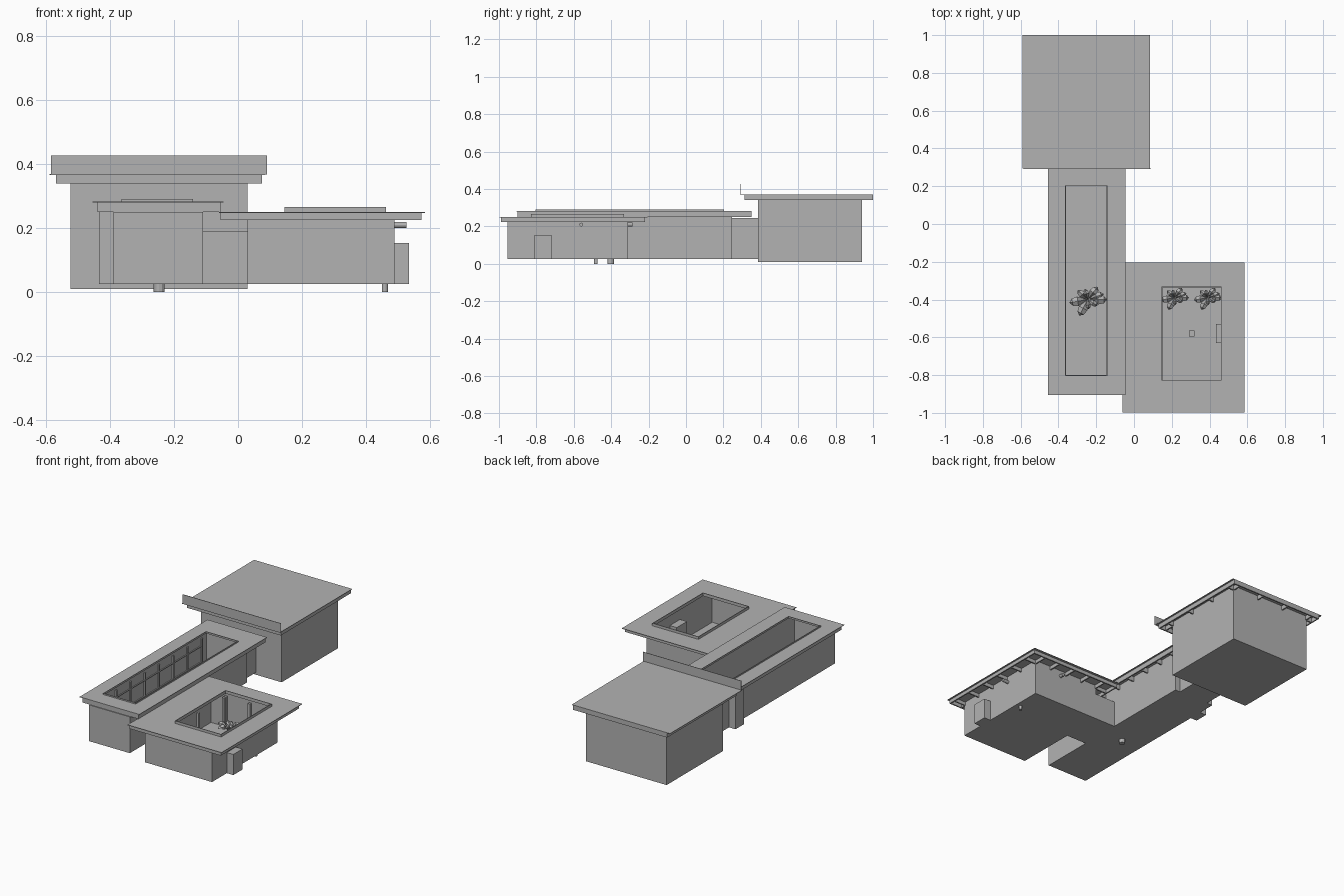
import bpy, bmesh, math
from mathutils import Vector, Matrix

if "Cube" in bpy.data.objects:
    bpy.data.objects.remove(bpy.data.objects["Cube"])

grey = bpy.data.materials.new("plain grey")
grey.diffuse_color = (0.45, 0.45, 0.45, 1)
grey.use_nodes = True
grey.node_tree.nodes["Principled BSDF"].inputs["Base Color"].default_value = grey.diffuse_color


def finish(name, bm, smooth=False):
    me = bpy.data.meshes.new(name)
    bmesh.ops.recalc_face_normals(bm, faces=bm.faces)
    bm.to_mesh(me)
    bm.free()
    me.materials.append(grey)
    ob = bpy.data.objects.new(name, me)
    bpy.context.collection.objects.link(ob)
    return ob


def add_box(bm, x0, x1, y0, y1, z0, z1):
    m = Matrix.Translation(((x0 + x1) / 2, (y0 + y1) / 2, (z0 + z1) / 2))
    m = m @ Matrix.Diagonal((x1 - x0, y1 - y0, z1 - z0, 1))
    bmesh.ops.create_cube(bm, size=1, matrix=m)


def box(name, *b):
    bm = bmesh.new()
    add_box(bm, *b)
    return finish(name, bm)


def walls(name, x0, x1, y0, y1, z0, z1, t=0.008):
    """Open-topped room: floor plus four walls."""
    bm = bmesh.new()
    add_box(bm, x0, x1, y0, y1, z0, z1)
    top = max(bm.faces, key=lambda f: f.calc_center_median().z)
    inner = bmesh.ops.inset_individual(bm, faces=[top], thickness=t)
    ext = bmesh.ops.extrude_face_region(bm, geom=[top])
    vs = [v for v in ext["geom"] if isinstance(v, bmesh.types.BMVert)]
    bmesh.ops.translate(bm, verts=vs, vec=(0, 0, z0 - z1 + 0.005))
    if top.is_valid:
        bmesh.ops.delete(bm, geom=[top], context="FACES")
    return finish(name, bm)


def roof(name, outer, z, hole=None, curb=0.0, t=0.003):
    """Thin flat roof, optionally with an opening and a raised curb around it."""
    x0, x1, y0, y1 = outer
    if not hole:
        return box(name, x0, x1, y0, y1, z - t, z)
    a, b, c, d = hole
    bm = bmesh.new()
    o = [(x0, y0), (x1, y0), (x1, y1), (x0, y1)]
    i = [(a, c), (b, c), (b, d), (a, d)]
    e = 0.004
    k = [(a - e, c - e), (b + e, c - e), (b + e, d + e), (a - e, d + e)]
    rings = [(o, z - t), (o, z), (k, z), (k, z + curb), (i, z + curb), (i, z - t)]
    vs = [[bm.verts.new((x, y, h)) for x, y in r] for r, h in rings]
    for n in range(6):
        p, q = vs[n], vs[(n + 1) % 6]
        for j in range(4):
            bm.faces.new((p[j], p[(j + 1) % 4], q[(j + 1) % 4], q[j]))
    return finish(name, bm)


def framing(name, edge, wall, z0, z1, step, w=0.008):
    """Rails along the wall and the eaves, with short rungs across the overhang."""
    bm = bmesh.new()
    ex0, ex1, ey0, ey1 = edge
    wx0, wx1, wy0, wy1 = wall
    for x in (ex0, wx0, wx1 - w, ex1 - w):
        add_box(bm, x, x + w, ey0, ey1, z0, z1)
    for y in (ey0, wy0, wy1 - w, ey1 - w):
        add_box(bm, ex0, ex1, y, y + w, z0, z1)
    nx = max(2, round((wx1 - wx0) / step))
    ny = max(2, round((wy1 - wy0) / step))
    for i in range(1, nx):
        x = wx0 + (wx1 - wx0) * i / nx
        for a, b in ((ey0, wy0), (wy1, ey1)):
            add_box(bm, x - w / 2, x + w / 2, a, b, z0, z1)
    for i in range(1, ny):
        y = wy0 + (wy1 - wy0) * i / ny
        for a, b in ((ex0, wx0), (wx1, ex1)):
            add_box(bm, a, b, y - w / 2, y + w / 2, z0, z1)
    return finish(name, bm)


def cylinder(name, loc, r, depth, axis="Z"):
    bm = bmesh.new()
    m = Matrix.Translation(loc)
    if axis != "Z":
        m = m @ Matrix.Rotation(math.pi / 2, 4, "Y" if axis == "X" else "X")
    bmesh.ops.create_cone(bm, cap_ends=True, segments=12, radius1=r, radius2=r,
                          depth=depth, matrix=m)
    return finish(name, bm)


def plant(name, x, y, z, size, leaves=9):
    """Broad arching leaves around a short stem."""
    bm = bmesh.new()
    profile = [(0, 0, .03), (.25, .55, .12), (.55, .85, .26), (.85, .8, .2), (1, .65, .02)]
    for n in range(leaves):
        ang = n * 2.399
        s = size * (0.75 + 0.25 * math.cos(n * 1.7))
        rot = Matrix.Rotation(ang, 3, "Z")
        rows = []
        for r, h, w in profile:
            row = [Vector((r * s, k * w * s, (h - 0.12 * abs(k)) * size)) for k in (-1, 0, 1)]
            rows.append([bm.verts.new(rot @ p + Vector((x, y, z))) for p in row])
        for p, q in zip(rows, rows[1:]):
            for j in (0, 1):
                bm.faces.new((p[j], p[j + 1], q[j + 1], q[j]))
    return finish(name, bm)


# rear hall: walls, roof framing, flat roof and upright front screen
walls("rear_hall_walls", -.525, .03, .385, .94, .01, .34)
framing("rear_hall_framing", (-.57, .075, .313, 1), (-.525, .03, .385, .94), .34, .367, .185)
roof("rear_hall_roof", (-.59, .085, .294, 1), .37)
box("rear_hall_screen", -.585, .09, .292, .295, .368, .427)

# long gallery with a roof opening
walls("gallery_walls", -.39, -.11, -.905, .245, .025, .25)
framing("gallery_framing", (-.44, -.055, -.9, .35), (-.39, -.11, -.9, .245), .25, .28, .13)
roof("gallery_roof", (-.455, -.045, -.905, .35), .283, (-.36, -.145, -.8, .2), .008)
box("gallery_side_bay", -.435, -.39, .05, .135, .025, .25)
box("gallery_passage", -.35, -.145, .245, .385, .025, .245)

# front pavilion with a square roof opening
walls("pavilion_walls", .03, .49, -.955, -.31, .025, .225)
framing("pavilion_framing", (-.055, .575, -.99, -.22), (.03, .49, -.955, -.31), .225, .248, .13)
roof("pavilion_roof", (-.06, .585, -.998, -.205), .25, (.15, .46, -.825, -.335), .016)
box("pavilion_side_bay", .49, .535, -.81, -.72, .025, .153)
box("connector", -.11, .03, -.57, -.31, .025, .19)

# thin posts and rails on the gallery's inner wall
bm = bmesh.new()
for i in range(8):
    y = -.8 + i * .14
    add_box(bm, -.382, -.374, y, y + .01, .03, .25)
for z in (.1, .2):
    add_box(bm, -.382, -.376, -.8, .19, z, z + .006)
finish("gallery_wall_posts", bm)

# posts and window frame around the pavilion court
bm = bmesh.new()
for x in (.135, .3):
    add_box(bm, x, x + .015, -.333, -.318, .03, .225)
for y in (-.825, -.6, -.35):
    add_box(bm, .135, .15, y, y + .015, .03, .225)
finish("court_posts", bm)
box("court_wall_cabinet", .435, .482, -.63, -.53, .03, .17)
box("court_stool", .29, .32, -.595, -.565, .03, .06)

# planting and its pots
plant("gallery_plant", -.245, -.4, .04, .1)
plant("court_plant_left", .215, -.39, .04, .075)
plant("court_plant_right", .39, -.39, .04, .075)

# floor drains and eaves lamps
cylinder("gallery_drain", (-.247, -.402, .015), .0175, .03)
cylinder("pavilion_drain", (.46, -.482, .015), .01, .03)
cylinder("side_lamp", (.509, -.56, .21), .01, .038, "X")
cylinder("back_lamp", (.3, -.3, .21), .01, .03, "Y")
